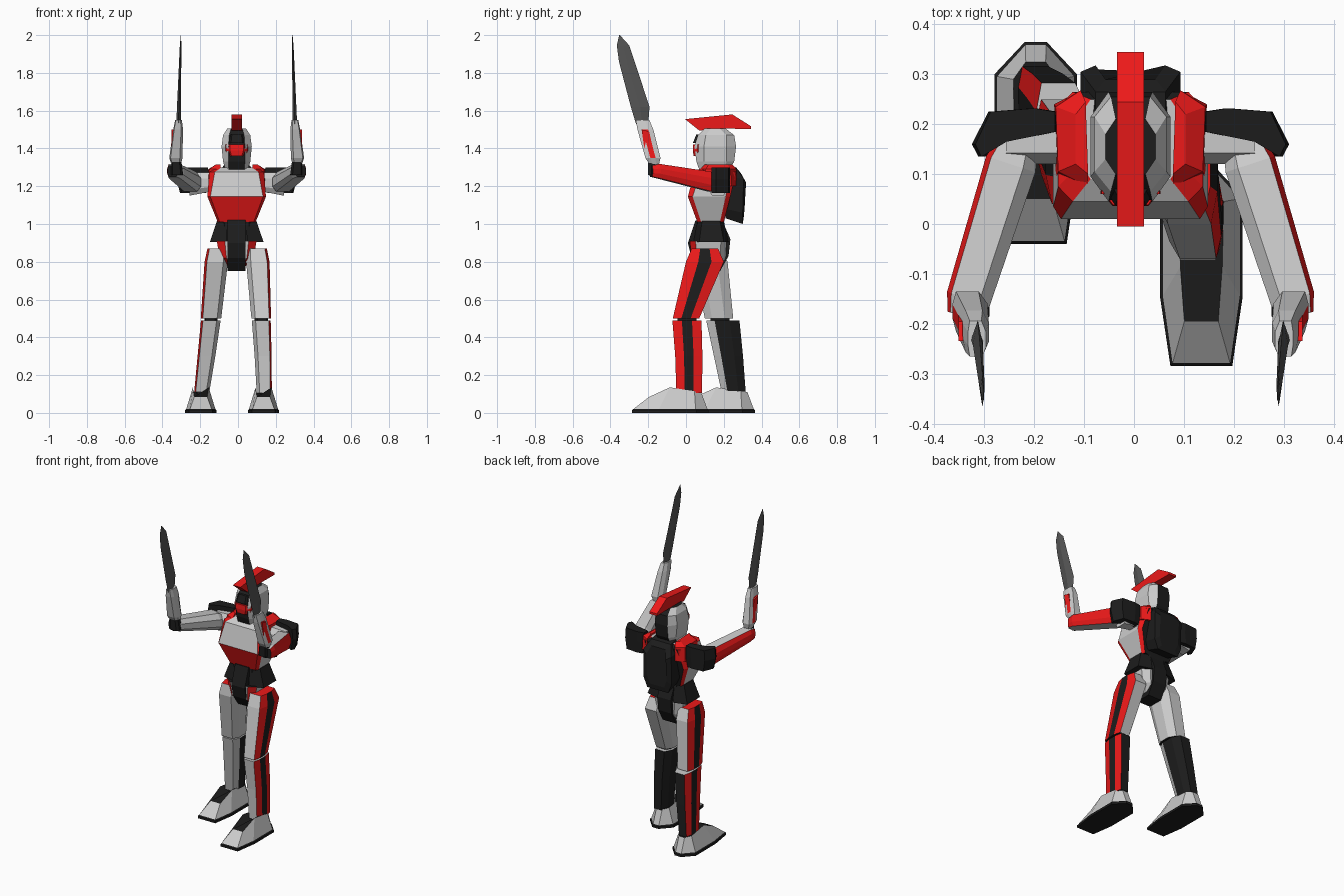
import bpy, bmesh
from mathutils import Vector

C = -0.007  # body centre line
PALETTE = {'g': (0.62, 0.62, 0.62, 1), 'r': (0.85, 0.01, 0.01, 1),
           'k': (0.012, 0.012, 0.012, 1), 'd': (0.09, 0.09, 0.09, 1)}
NAMES = {'g': 'grey', 'r': 'red', 'k': 'black', 'd': 'dark_steel'}
MATS = {}
for key, rgba in PALETTE.items():
    MATS[key] = bpy.data.materials.new(NAMES[key])
    MATS[key].diffuse_color = rgba


def loft(name, rings, bands, caps='gg'):
    """Skin rings of points; bands = one colour string per band, one letter per side."""
    bm = bmesh.new()
    vr = [[bm.verts.new(p) for p in r] for r in rings]
    used = sorted(set(''.join(bands) + caps))
    n = len(rings[0])
    for b in range(len(rings) - 1):
        cols = bands[min(b, len(bands) - 1)]
        for i in range(n):
            j = (i + 1) % n
            f = bm.faces.new((vr[b][i], vr[b][j], vr[b + 1][j], vr[b + 1][i]))
            f.material_index = used.index(cols[i % len(cols)])
    for ring, c in ((vr[0], caps[0]), (vr[-1], caps[1])):
        bm.faces.new(ring).material_index = used.index(c)
    bmesh.ops.recalc_face_normals(bm, faces=bm.faces)
    me = bpy.data.meshes.new(name)
    bm.to_mesh(me)
    bm.free()
    for c in used:
        me.materials.append(MATS[c])
    ob = bpy.data.objects.new(name, me)
    bpy.context.collection.objects.link(ob)
    return ob


def ring8(z, hw, yf, yb, f=0.7, c=0.03, cx=C):
    """Chamfered rectangle; sides: front, chamfer, right, chamfer, back, chamfer, left, chamfer."""
    pts = [(-f, yf), (f, yf), (1, yf + c), (1, yb - c), (f, yb), (-f, yb), (-1, yb - c), (-1, yf + c)]
    return [(cx + x * hw, y, z) for x, y in pts]


def prism(name, pts, x0, x1, col, bevel=1.0):
    """Extrude a (y, z) profile across x."""
    return loft(name, [[(x, y, z) for y, z in pts] for x in (x0, x1)], [col], col * 2)


LIMB = [(-.6, -1), (.8, -1), (1, -.35), (1, .35), (.8, 1), (-.5, 1), (-1, .4), (-1, -.5)]


def limb(name, s, stations, bands, caps='kk', u=(1, 0, 0), v=(0, 1, 0)):
    """Limb along stations (x, y, z, half_u, half_v); s mirrors it across the body."""
    u, v = Vector(u).normalized(), Vector(v).normalized()
    rings = []
    for x, y, z, hu, hv in stations:
        ps = [Vector((x, y, z)) + u * a * hu + v * b * hv for a, b in LIMB]
        rings.append([(C + s * p.x, p.y, p.z) for p in ps])
    return loft(name, rings, bands, caps)


# Head
loft('neck', [ring8(1.24, .06, .1, .22), ring8(1.32, .055, .1, .22)], ['k'], 'kk')
loft('helmet', [ring8(1.275, .055, .075, .22, .75), ring8(1.33, .072, .055, .255, .6, .04),
                ring8(1.41, .08, .045, .265, .55, .05), ring8(1.47, .072, .065, .255, .55, .04),
                ring8(1.505, .05, .1, .21, .6)], ['kgggkggg'], 'kk')
loft('visor', [ring8(1.36, .045, .04, .09, .6), ring8(1.39, .06, .036, .09, .6),
               ring8(1.42, .058, .038, .09, .6)], ['r'], 'rr')
loft('face_guard', [ring8(1.43, .043, .037, .1, .7, .02), ring8(1.475, .036, .055, .1, .7, .02)], ['k'], 'kk')
prism('crest', [(-.005, 1.555), (.245, 1.58), (.345, 1.517), (.345, 1.503), (.21, 1.505), (.07, 1.495)],
      C - .027, C + .027, 'r')

# Torso
loft('chest', [ring8(1.01, .1, .06, .2, .9, .02), ring8(1.145, .155, .01, .235, .9, .025),
               ring8(1.275, .145, .045, .265, .8, .03), ring8(1.3, .1, .09, .25, .8, .03)],
     ['rrgrkrgr', 'grgrkrgr', 'grrrkrrr'], 'kg')
loft('backpack', [[(C + x, y, z) for x, y, z in r] for r in (
    [(-.075, .21, 1.03), (.075, .21, 1.03), (.1, .21, 1.08), (.1, .21, 1.25), (.07, .21, 1.31), (-.07, .21, 1.31),
     (-.1, .21, 1.25), (-.1, .21, 1.08)],
    [(-.075, .3, 1.0), (.075, .3, 1.0), (.1, .3, 1.06), (.1, .305, 1.24), (.07, .265, 1.3), (-.07, .265, 1.3),
     (-.1, .305, 1.24), (-.1, .3, 1.06)],
    [(-.05, .305, 1.03), (.05, .305, 1.03), (.07, .31, 1.08), (.07, .318, 1.22), (.05, .29, 1.27), (-.05, .29, 1.27),
     (-.07, .318, 1.22), (-.07, .31, 1.08)])], ['k'], 'kk')
loft('abdomen', [ring8(.88, .085, .06, .2), ring8(1.02, .095, .06, .2)], ['kkgkkkgk'], 'kk')
for s, side in ((1, 'right'), (-1, 'left')):
    # Red strap over each shoulder
    loft(side + '_shoulder_strap', [
        [(C + s * x, y, z) for x, y in o] for z, o in (
            (1.2, [(.095, .06), (.15, .09), (.153, .24), (.1, .265)]),
            (1.29, [(.085, .075), (.145, .105), (.15, .235), (.1, .268)]),
            (1.315, [(.085, .1), (.11, .12), (.11, .22), (.09, .245)]))], ['r'], 'rr')
    # Flared hip plate
    loft(side + '_hip_plate', [
        [(C + s * x, y, z) for x, y in o] for z, o in (
            (.905, [(.055, .04), (.142, .07), (.142, .2), (.055, .225)]),
            (1.015, [(.05, .06), (.105, .085), (.105, .18), (.05, .2)]))], ['k'], 'kk')

# Pelvis
loft('pelvis', [ring8(.76, .03, .08, .18, .7, .02), ring8(.82, .09, .03, .21, .6), ring8(.91, .105, .02, .215, .6)],
     ['grgggggr'], 'gk')
prism('groin_guard', [(.05, 1.02), (.01, .9), (.03, .82), (.08, .75), (.18, .75), (.225, .83), (.235, .92), (.2, 1.0)],
      C - .048, C + .048, 'k')

for s, side in ((1, 'right'), (-1, 'left')):
    # Shoulder pad wrapped around the outer joint
    pad = [(.145, .225), (.19, .232), (.285, .225), (.318, .16), (.305, .135), (.25, .165), (.17, .18), (.145, .185)]
    loft(side + '_shoulder_pad', [[(C + s * (.23 + (x - .23) * k), y, z) for x, y in pad]
                                  for z, k in ((1.165, .8), (1.235, 1), (1.3, .92))], ['k'], 'kk')
    limb(side + '_shoulder_joint', s, [(.12, .165, 1.225, .045, .05), (.25, .165, 1.21, .045, .06)],
         ['g'], 'gg', (0, 1, 0), (0, 0, 1))

    # Upper arm, held forward
    limb(side + '_upper_arm', s, [(.225, .165, 1.215, .04, .04), (.24, .12, 1.225, .052, .052),
                                  (.325, -.15, 1.28, .045, .038), (.338, -.185, 1.28, .03, .03)],
         ['grrrgggg'], 'kk', (.95, .31, 0), (0, 0, 1))
    limb(side + '_elbow', s, [(.315, -.17, 1.26, .032, .03), (.32, -.175, 1.34, .026, .026)], ['k'], 'kk')

    # Forearm, raised
    limb(side + '_forearm', s, [(.32, -.168, 1.315, .025, .025), (.322, -.175, 1.35, .035, .04),
                                (.31, -.215, 1.5, .026, .042), (.308, -.23, 1.55, .018, .036)],
         ['ggggg' 'ggg', 'ggrgg' 'ggg', 'g'], 'gg')
    prism(side + '_forearm_panel', [(-.215, 1.36), (-.165, 1.355), (-.195, 1.49), (-.235, 1.5)],
          C + s * .335, C + s * .345, 'r')

    # Blade
    loft(side + '_blade', [
        [(C + s * x, y0, z), (C + s * (x + t), (y0 + y1) / 2, z), (C + s * x, y1, z), (C + s * (x - t), (y0 + y1) / 2, z)]
        for x, y0, y1, z, t in ((.308, -.265, -.2, 1.53, .012), (.306, -.292, -.193, 1.62, .01),
                                (.299, -.355, -.272, 1.86, .006), (.297, -.366, -.3, 1.945, .004),
                                (.295, -.354, -.35, 2.0, .001))], ['d'], 'dd')

# Legs in a walking stance: stations per side
LEGS = {
    'right': (1, [(.105, .1, .87, .055, .07), (.112, .1, .8, .062, .1), (.13, .0, .5, .052, .07)],
              [(.13, .005, .49, .05, .077), (.14, .015, .3, .045, .072), (.146, .017, .105, .04, .068)], (.142, -.085)),
    'left': (-1, [(.1, .12, .87, .055, .07), (.108, .13, .8, .062, .09), (.136, .175, .5, .054, .075)],
             [(.137, .195, .49, .052, .088), (.16, .225, .3, .047, .077), (.185, .252, .11, .04, .064)], (.19, .16)),
}
FOOT = [(-.022, .205), (.022, .205), (.083, .14), (.083, -.06), (.062, -.2), (-.062, -.2), (-.083, -.06), (-.083, .14)]
INSTEP = [(-.02, .165, .11), (.02, .165, .11), (.045, .13, .115), (.042, .0, .135), (.034, -.11, .085),
          (-.034, -.11, .085), (-.042, .0, .135), (-.045, .13, .115)]
for side, (s, thigh, shin, (fx, fy)) in LEGS.items():
    limb(side + '_thigh', s, thigh, ['grkrgggg'], 'rk')
    limb(side + '_shin', s, shin, ['grkrkkkg'], 'gk')
    kx, ky, kz = thigh[-1][:3]
    limb(side + '_knee', s, [(kx, ky, .53, .035, .05), (kx, ky + .01, .46, .035, .05)], ['k'], 'kk')
    ax, ay = shin[-1][:2]
    limb(side + '_ankle', s, [(ax, ay, .06, .032, .045), (ax, ay, .14, .03, .045)], ['k'], 'kk')
    cx = C + s * fx
    loft(side + '_foot', [[(cx + x, fy + y, 0) for x, y in FOOT], [(cx + x, fy + y, .014) for x, y in FOOT],
                          [(cx + x * .93, fy + y * .97, .02) for x, y in FOOT],
                          [(cx + x, fy + y, z) for x, y, z in INSTEP]], ['k', 'k', 'g'], 'kk')
